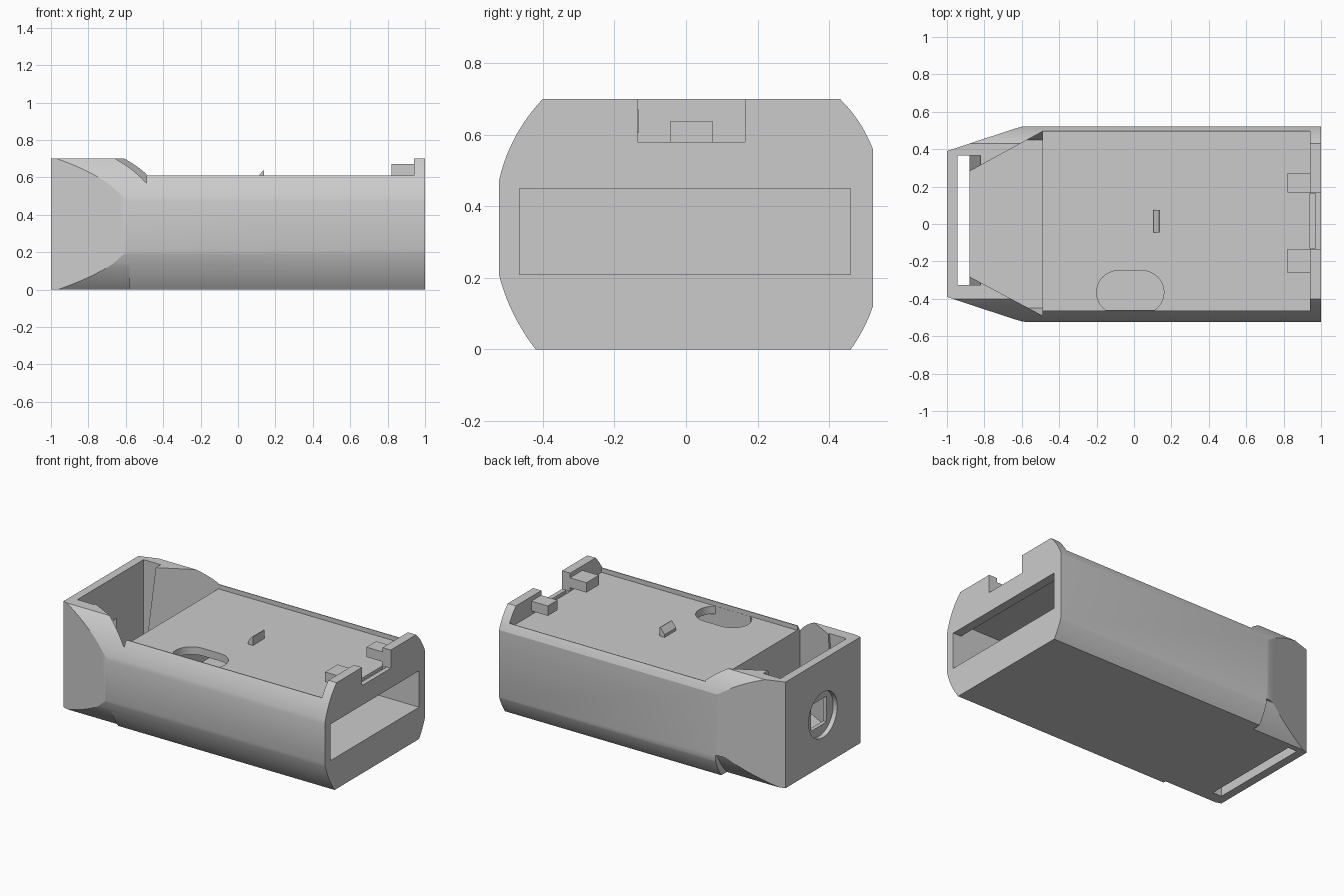
import bpy, bmesh, math

old = bpy.data.objects.get("Cube")
if old:
    bpy.data.objects.remove(old, do_unlink=True)

grey = bpy.data.materials.new("plain grey")
grey.use_nodes = True
colour = (0.6, 0.6, 0.6, 1)
grey.diffuse_color = colour
grey.node_tree.nodes["Principled BSDF"].inputs["Base Color"].default_value = colour


def prism(name, points, axis, low, high):
    """Extrude a 2D outline along an axis: x uses (y, z), y uses (x, z), z uses (x, y)."""
    place = {"x": lambda p, h: (h, p[0], p[1]),
             "y": lambda p, h: (p[0], h, p[1]),
             "z": lambda p, h: (p[0], p[1], h)}[axis]
    bm = bmesh.new()
    ends = [[bm.verts.new(place(p, h)) for p in points] for h in (low, high)]
    bm.faces.new(ends[0])
    bm.faces.new(ends[1])
    n = len(points)
    for i in range(n):
        j = (i + 1) % n
        bm.faces.new((ends[0][i], ends[0][j], ends[1][j], ends[1][i]))
    bmesh.ops.recalc_face_normals(bm, faces=bm.faces)
    mesh = bpy.data.meshes.new(name)
    bm.to_mesh(mesh)
    bm.free()
    mesh.materials.append(grey)
    obj = bpy.data.objects.new(name, mesh)
    bpy.context.collection.objects.link(obj)
    return obj


def box(name, x, y, z):
    outline = [(x[0], y[0]), (x[1], y[0]), (x[1], y[1]), (x[0], y[1])]
    return prism(name, outline, "z", *z)


def mirrored(half):
    """Close a half outline by mirroring its first coordinate."""
    return half + [(-a, b) for a, b in reversed(half)]


def arc(a, b, bulge, steps=10):
    """Points from a to b, bowed to the right of the direction of travel."""
    dx, dy = b[0] - a[0], b[1] - a[1]
    size = math.hypot(dx, dy)
    result = []
    for i in range(steps + 1):
        t = i / steps
        h = 4 * t * (1 - t) * bulge / size
        result.append((a[0] + dx * t + dy * h, a[1] + dy * t - dx * h))
    return result


def oval(cx, cy, half_length, r, steps=16):
    result = []
    for side, start in ((1, -math.pi / 2), (-1, math.pi / 2)):
        for i in range(steps + 1):
            a = start + math.pi * i / steps
            result.append((cx + side * half_length + r * math.cos(a), cy + r * math.sin(a)))
    return result


def combine(target, tool, operation="DIFFERENCE"):
    tool.hide_render = True
    mod = target.modifiers.new(tool.name, "BOOLEAN")
    mod.operation = operation
    mod.solver = "EXACT"
    mod.object = tool
    bpy.context.view_layer.objects.active = target
    bpy.ops.object.modifier_apply(modifier=mod.name)
    bpy.data.objects.remove(tool, do_unlink=True)


# Housing: bowed cross-section run along the length
section = (arc((0.46, 0), (0.522, 0.12), 0.005) + arc((0.522, 0.56), (0.43, 0.70), 0.009)
           + arc((-0.40, 0.70), (-0.523, 0.47), 0.018) + arc((-0.523, 0.21), (-0.42, 0), 0.012))
housing = prism("housing", section, "x", -1, 1)

# Tapered nose with slimmer lower corners
half = [(-1, 0.39), (-0.64, 0.509), (-0.6, 0.52), (-0.56, 0.527), (-0.5, 0.54), (1.1, 0.54)]
plan = half + [(x, -y) for x, y in reversed(half)]
combine(housing, prism("taper", plan, "z", -0.1, 0.8), "INTERSECT")
for s in (-1, 1):
    corner = [(0.393, -0.01)] + arc((0.402, 0), (0.508, 0.155), 0.008) + [(0.65, 0.155), (0.65, -0.01)]
    corner = [(s * y, z) for y, z in corner]
    combine(housing, prism("nose_corner", corner, "x", -1.1, -0.58))

# Recessed deck with sharp rims
combine(housing, box("deck_cut", (-0.49, 0.94), (-0.462, 0.494), (0.58, 0.9)))
for y in ((-0.7, -0.4), (0.4, 0.7)):
    combine(housing, box("rim_trim", (-0.49, 0.94), y, (0.61, 0.9)))

# Flared nose pocket, narrowed near its floor to stay inside the housing
flare = [(-0.9, -0.27), (-0.489, -0.49), (-0.489, 0.495), (-0.9, 0.27)]
pocket = prism("nose_pocket", flare, "z", 0, 0.9)
inside = mirrored([(0.448, 0.08), (0.497, 0.21), (0.497, 0.95)])
combine(pocket, prism("pocket_limit", inside, "x", -1, 0), "INTERSECT")
combine(housing, pocket)

# Sloping slot at the pocket end that runs through the bottom
slope = [(-0.945, -0.1), (-0.88, -0.1), (-0.88, 0.08), (-0.82, 0.70), (-0.803, 0.9), (-0.945, 0.9)]
combine(housing, prism("end_slot", slope, "y", -0.325, 0.365))

# Tray bay with a lower mouth at the tail, and the oval hole into it from the deck
bay = [(-0.43, 0.21), (1.1, 0.21), (1.1, 0.45), (0.94, 0.45), (0.94, 0.53), (-0.43, 0.53)]
combine(housing, prism("tray_bay", bay, "y", -0.465, 0.46))
hole = [(x, max(y, -0.461)) for x, y in oval(-0.02, -0.365, 0.065, 0.115)]
combine(housing, prism("oval_hole", hole, "z", 0.45, 0.7))

# Notch and groove in the tail wall
combine(housing, box("tail_notch", (0.9, 1.1), (-0.135, 0.165), (0.58, 0.9)))
combine(housing, box("tail_groove", (0.94, 0.97), (-0.132, 0.162), (0.56, 0.65)))

# Round recess with a square window in the nose wall
combine(housing, prism("round_recess", oval(0, 0.335, 0, 0.15)[:-1], "x", -1.1, -0.97))
combine(housing, box("square_window", (-1.1, -0.9), (-0.08, 0.08), (0.25, 0.42)))

# Tail tabs and deck latch
box("left_tab", (0.82, 0.945), (0.168, 0.27), (0.605, 0.67))
box("right_tab", (0.82, 0.945), (-0.262, -0.133), (0.605, 0.67))
prism("deck_latch", [(0.103, 0.57), (0.14, 0.57), (0.14, 0.637), (0.135, 0.637), (0.103, 0.598)],
      "y", -0.045, 0.075)

# Smooth the bowed sides and keep the edges crisp
bpy.ops.object.select_all(action="DESELECT")
housing.select_set(True)
bpy.context.view_layer.objects.active = housing
bpy.ops.object.shade_smooth_by_angle(angle=math.radians(20))
